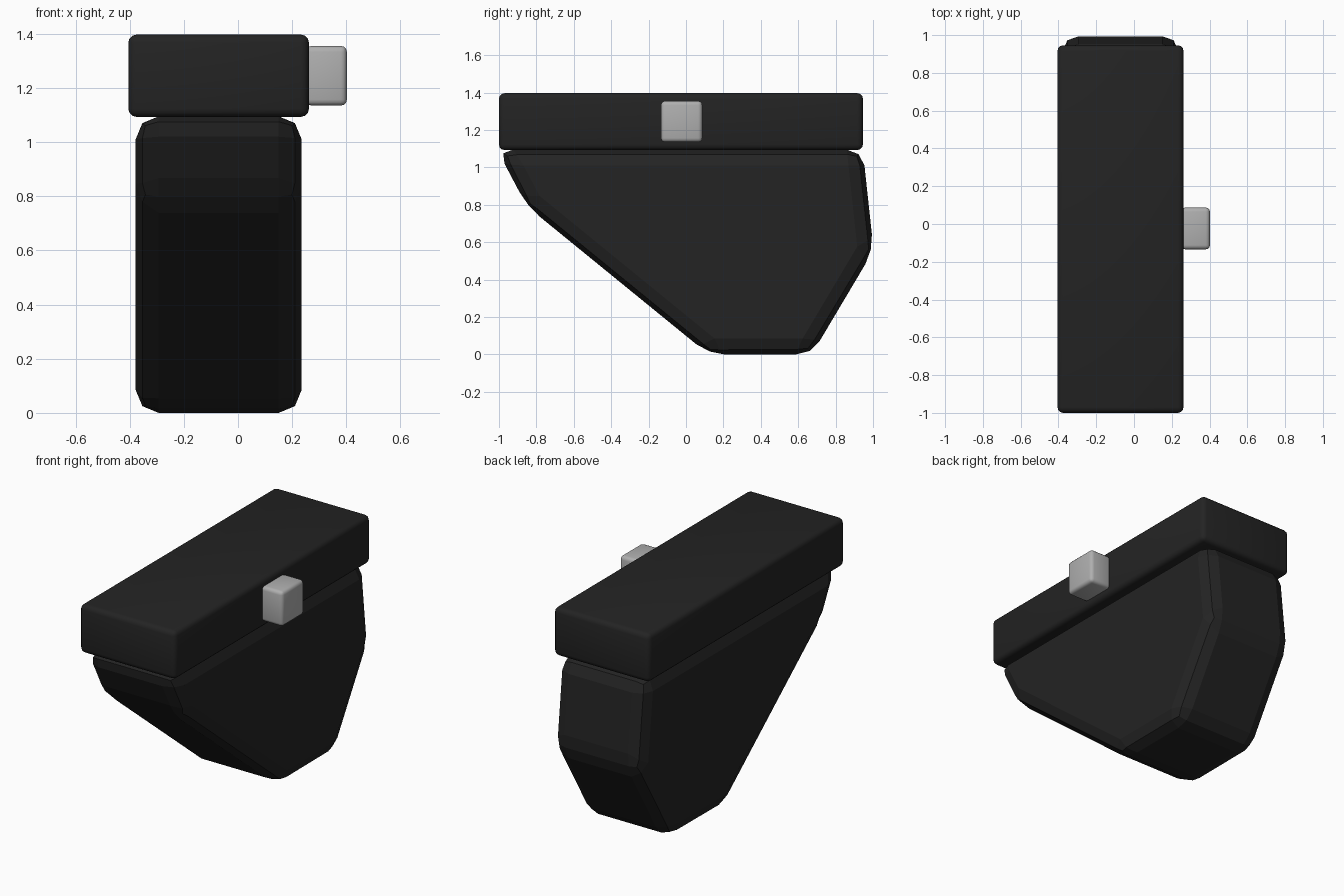
import bpy, bmesh

if "Cube" in bpy.data.objects:
    bpy.data.objects.remove(bpy.data.objects["Cube"])


def material(name, rgb):
    m = bpy.data.materials.new(name)
    m.diffuse_color = (*rgb, 1)
    m.use_nodes = True
    m.node_tree.nodes["Principled BSDF"].inputs["Base Color"].default_value = m.diffuse_color
    return m


black = material("matte black", (0.017, 0.017, 0.017))
grey = material("light grey", (0.43, 0.43, 0.43))


def extruded(name, profile, x0, x1, bevel, segments, mat, smooth):
    """Extrude a (y, z) profile from x0 to x1 and round its edges."""
    bm = bmesh.new()
    face = bm.faces.new([bm.verts.new((x0, y, z)) for y, z in profile])
    out = bmesh.ops.extrude_face_region(bm, geom=[face])
    verts = [v for v in out["geom"] if isinstance(v, bmesh.types.BMVert)]
    bmesh.ops.translate(bm, verts=verts, vec=(x1 - x0, 0, 0))
    bmesh.ops.recalc_face_normals(bm, faces=bm.faces)
    bmesh.ops.bevel(bm, geom=bm.edges[:], offset=bevel, segments=segments,
                    profile=0.5, affect='EDGES', clamp_overlap=True)
    bmesh.ops.recalc_face_normals(bm, faces=bm.faces)
    mesh = bpy.data.meshes.new(name)
    bm.to_mesh(mesh)
    bm.free()
    mesh.materials.append(mat)
    ob = bpy.data.objects.new(name, mesh)
    bpy.context.collection.objects.link(ob)
    if smooth:
        bpy.ops.object.select_all(action='DESELECT')
        ob.select_set(True)
        bpy.context.view_layer.objects.active = ob
        bpy.ops.object.shade_smooth_by_angle(angle=0.52)
    return ob


def rect(y0, y1, z0, z1):
    return [(y0, z0), (y1, z0), (y1, z1), (y0, z1)]


# Tapered lower housing
extruded("lower_housing",
         [(-1.01, 1.095), (-0.85, 0.792), (0.122, 0), (0.672, 0),
          (1.003, 0.557), (0.945, 1.095)],
         -0.378, 0.235, 0.085, 2, black, False)

# Flat slab on top
extruded("top_slab", rect(-1.0, 0.946, 1.093, 1.397), -0.405, 0.262, 0.03, 3, black, True)

# Side button
extruded("side_button", rect(-0.134, 0.087, 1.135, 1.355), 0.25, 0.402, 0.022, 3, grey, True)
